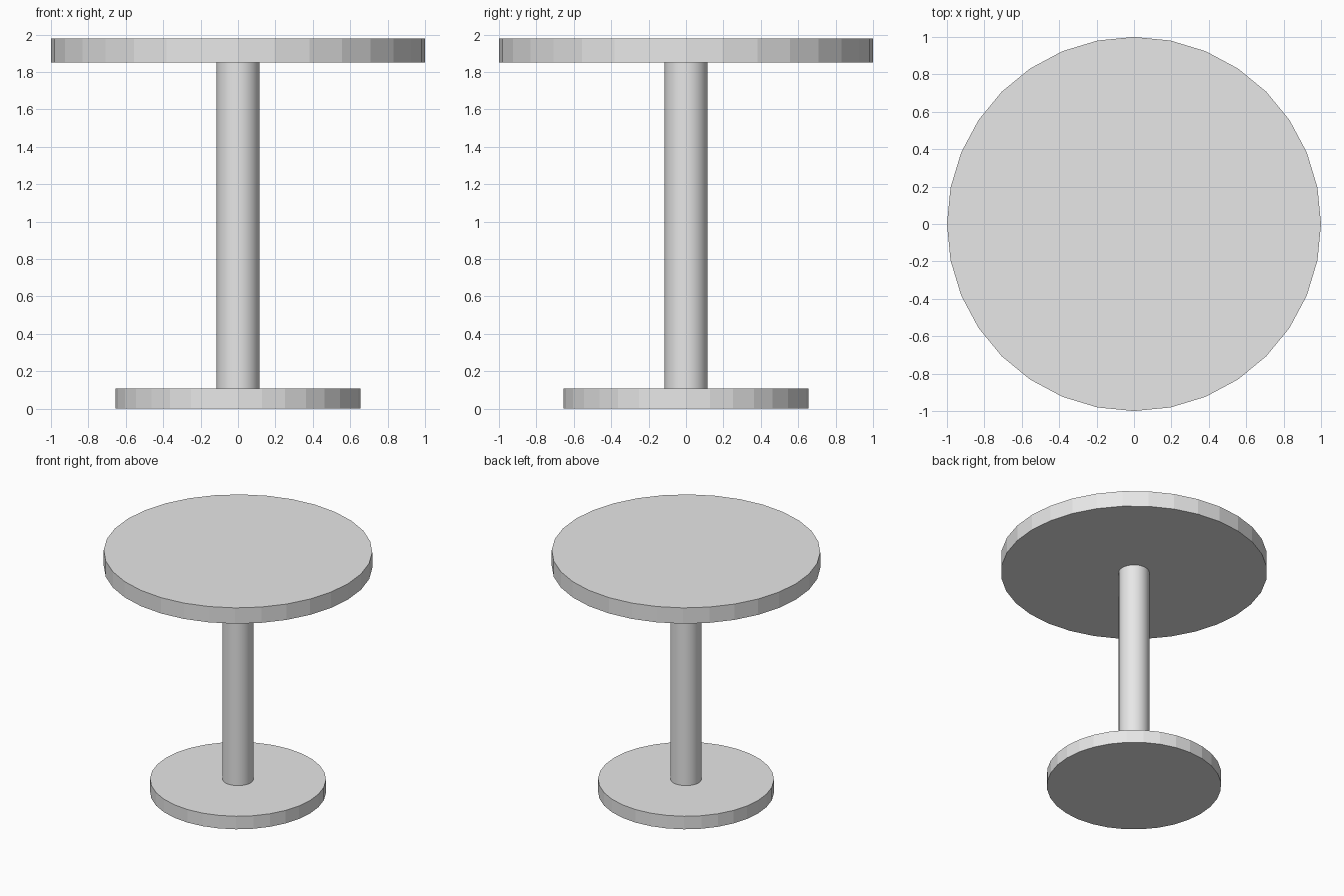
import bpy
import math

cube = bpy.data.objects.get("Cube")
if cube:
    bpy.data.objects.remove(cube, do_unlink=True)

# Single light grey finish
GREY = (0.8, 0.8, 0.8, 1.0)
grey = bpy.data.materials.new("light_grey")
grey.use_nodes = True
grey.diffuse_color = GREY
grey.node_tree.nodes["Principled BSDF"].inputs["Base Color"].default_value = GREY


def disc(name, radius, bottom, top, smooth=False):
    """Upright 32-sided cylinder between two heights."""
    bpy.ops.mesh.primitive_cylinder_add(
        vertices=32, radius=radius, depth=top - bottom,
        location=(0, 0, (top + bottom) / 2))
    obj = bpy.context.object
    obj.name = obj.data.name = name
    obj.data.materials.append(grey)
    if smooth:
        bpy.ops.object.shade_smooth_by_angle(angle=math.radians(30))
    return obj


BASE_TOP = 0.107
POLE_TOP = 1.85

# Floor plate, column and round top
disc("base_plate", 0.655, 0, BASE_TOP)
disc("pole", 0.115, BASE_TOP, POLE_TOP, smooth=True)
disc("table_top", 1.0, POLE_TOP, 1.98)
